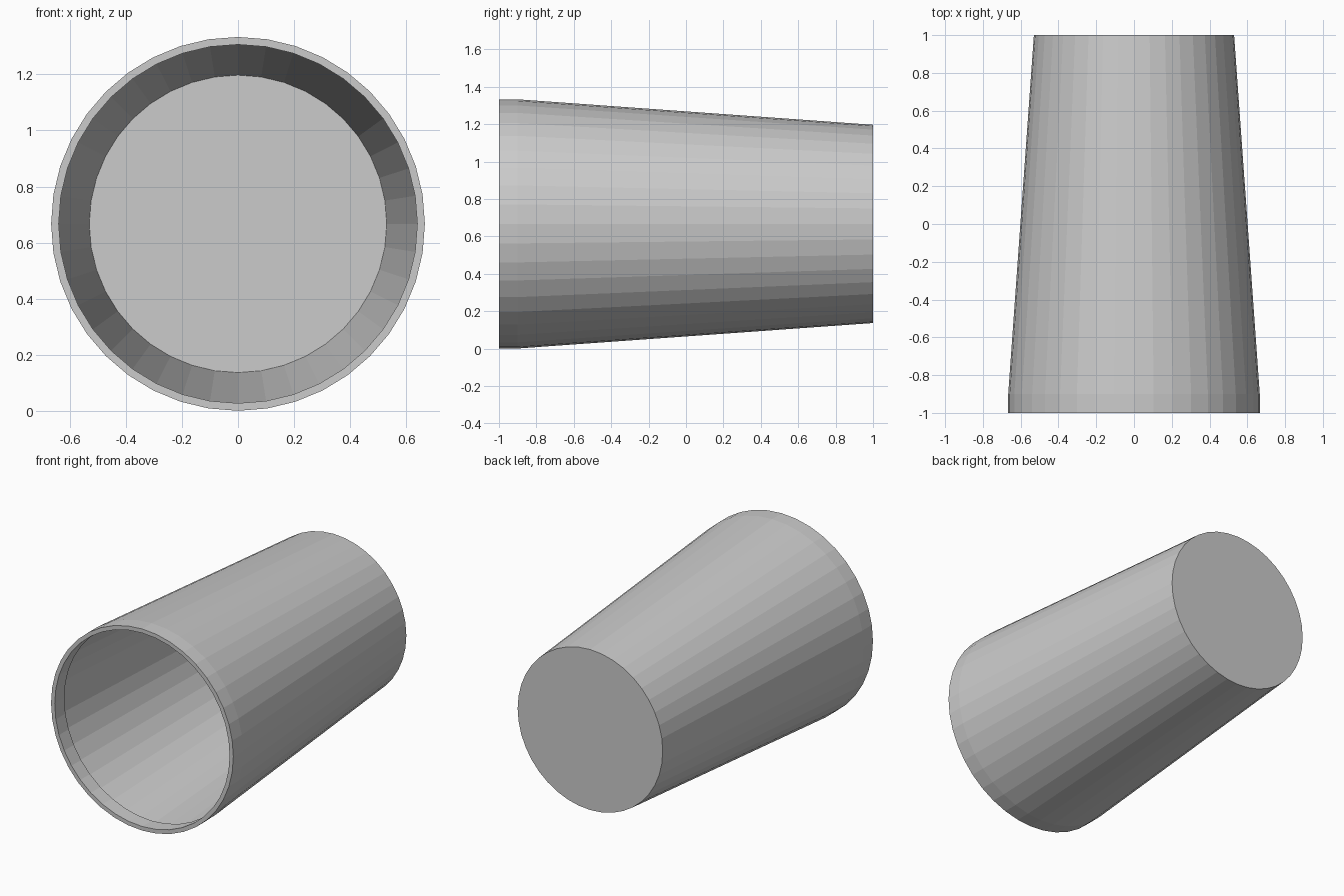
import bpy, bmesh
from math import sin, cos, pi

if "Cube" in bpy.data.objects:
    bpy.data.objects.remove(bpy.data.objects["Cube"])

SIDES = 40
CENTRE_Z = 0.667


def lathe(name, profile, cap_end=False):
    """Turn (radius, y) points around the lying cup's axis."""
    bm = bmesh.new()
    rings = []
    for r, y in profile:
        rings.append([bm.verts.new((r * sin(2 * pi * i / SIDES), y,
                                    CENTRE_Z + r * cos(2 * pi * i / SIDES)))
                      for i in range(SIDES)])
    for a, b in zip(rings, rings[1:]):
        for i in range(SIDES):
            j = (i + 1) % SIDES
            bm.faces.new((a[i], a[j], b[j], b[i]))
    if cap_end:
        bm.faces.new(rings[-1])
    bmesh.ops.recalc_face_normals(bm, faces=bm.faces)
    mesh = bpy.data.meshes.new(name)
    bm.to_mesh(mesh)
    bm.free()
    obj = bpy.data.objects.new(name, mesh)
    bpy.context.collection.objects.link(obj)
    return obj


# Whole cup: inner lip, flat rim, straight collar, tapered wall, closed base
lathe("cup", [(0.664, -0.9), (0.639, -0.9), (0.639, -1.0), (0.666, -1.0),
              (0.666, -0.9), (0.53, 1.0)], cap_end=True)
